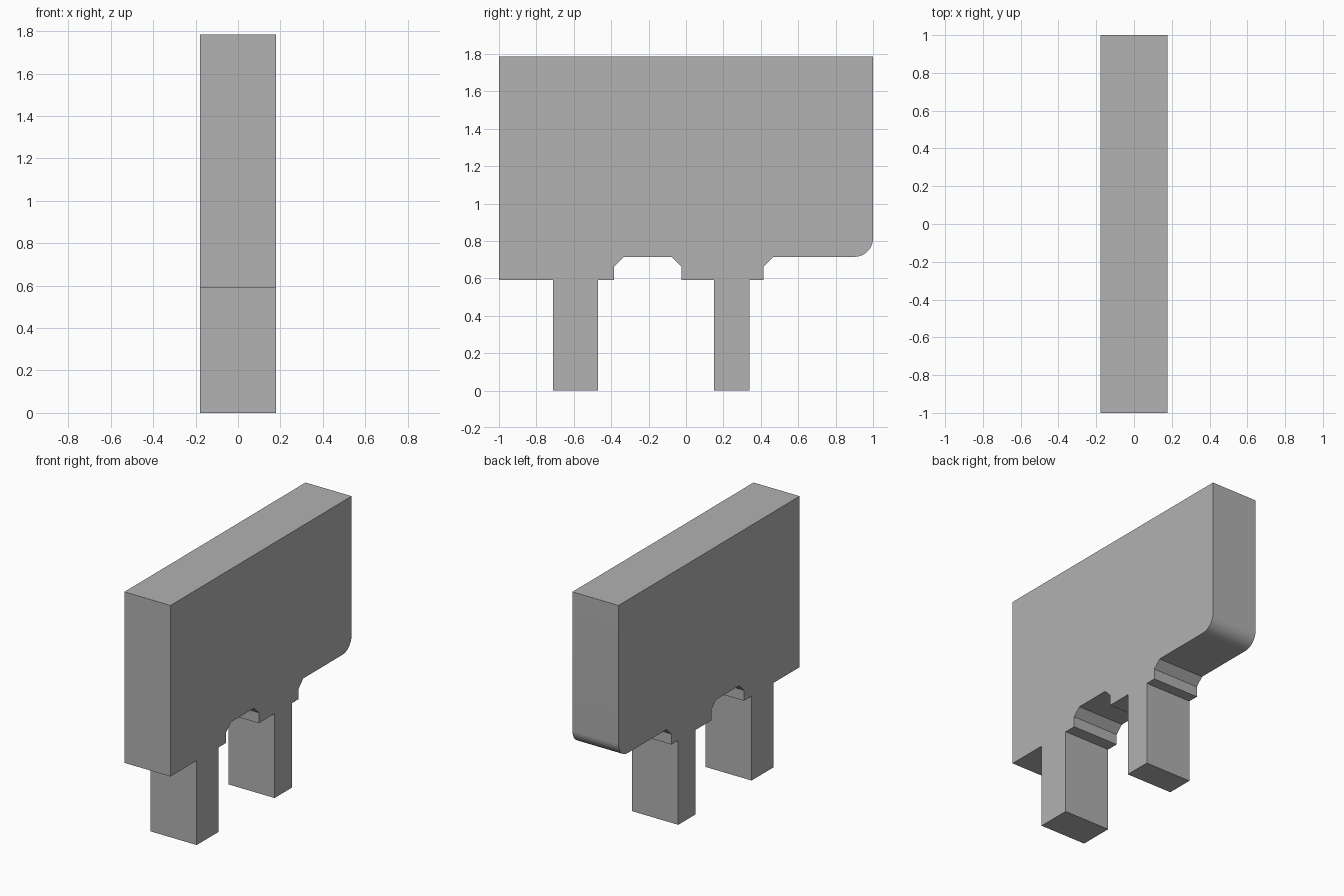
import bpy, bmesh, math

cube = bpy.data.objects.get("Cube")
if cube:
    bpy.data.objects.remove(cube, do_unlink=True)

HALF_WIDTH = 0.178
TOP, SHOULDER, ARCH, CHAMFER = 1.785, 0.59, 0.715, 0.663
RADIUS = 0.1

grey = bpy.data.materials.new("plain grey")
grey.use_nodes = True
colour = (0.445, 0.445, 0.445, 1)
grey.diffuse_color = colour
grey.node_tree.nodes["Principled BSDF"].inputs["Base Color"].default_value = colour


def leg(y0, y1):
    """Outline of one leg, down from the shoulder and back up."""
    return [(y0, SHOULDER), (y0, 0), (y1, 0), (y1, SHOULDER)]


def rise(y, direction):
    """Chamfered step between the shoulder and the raised underside."""
    return [(y, SHOULDER), (y, CHAMFER), (y + direction * 0.052, ARCH)]


# Side outline: front corner, first leg, arch, second leg, raised underside
outline = [(-1, TOP), (-1, SHOULDER)]
outline += leg(-0.71, -0.47)
outline += rise(-0.385, 1) + rise(-0.025, -1)[::-1]
outline += leg(0.15, 0.34)
outline += rise(0.415, 1)

# Rounded lower back corner
for i in range(13):
    a = math.radians(-90 + 90 * i / 12)
    outline.append((1 - RADIUS + RADIUS * math.cos(a),
                    ARCH + RADIUS + RADIUS * math.sin(a)))
outline.append((1, TOP))

# Slab with legs: the outline extruded across the width
bm = bmesh.new()
side = bm.faces.new([bm.verts.new((-HALF_WIDTH, y, z)) for y, z in outline])
extruded = bmesh.ops.extrude_face_region(bm, geom=[side], use_keep_orig=True)
moved = [v for v in extruded["geom"] if isinstance(v, bmesh.types.BMVert)]
bmesh.ops.translate(bm, verts=moved, vec=(2 * HALF_WIDTH, 0, 0))
bmesh.ops.recalc_face_normals(bm, faces=bm.faces)

mesh = bpy.data.meshes.new("slab_with_legs")
bm.to_mesh(mesh)
bm.free()
mesh.materials.append(grey)
slab = bpy.data.objects.new("slab_with_legs", mesh)
bpy.context.collection.objects.link(slab)

# Smooth rounded corner, sharp edges elsewhere
bpy.ops.object.select_all(action="DESELECT")
slab.select_set(True)
bpy.context.view_layer.objects.active = slab
bpy.ops.object.shade_smooth_by_angle(angle=math.radians(30))
